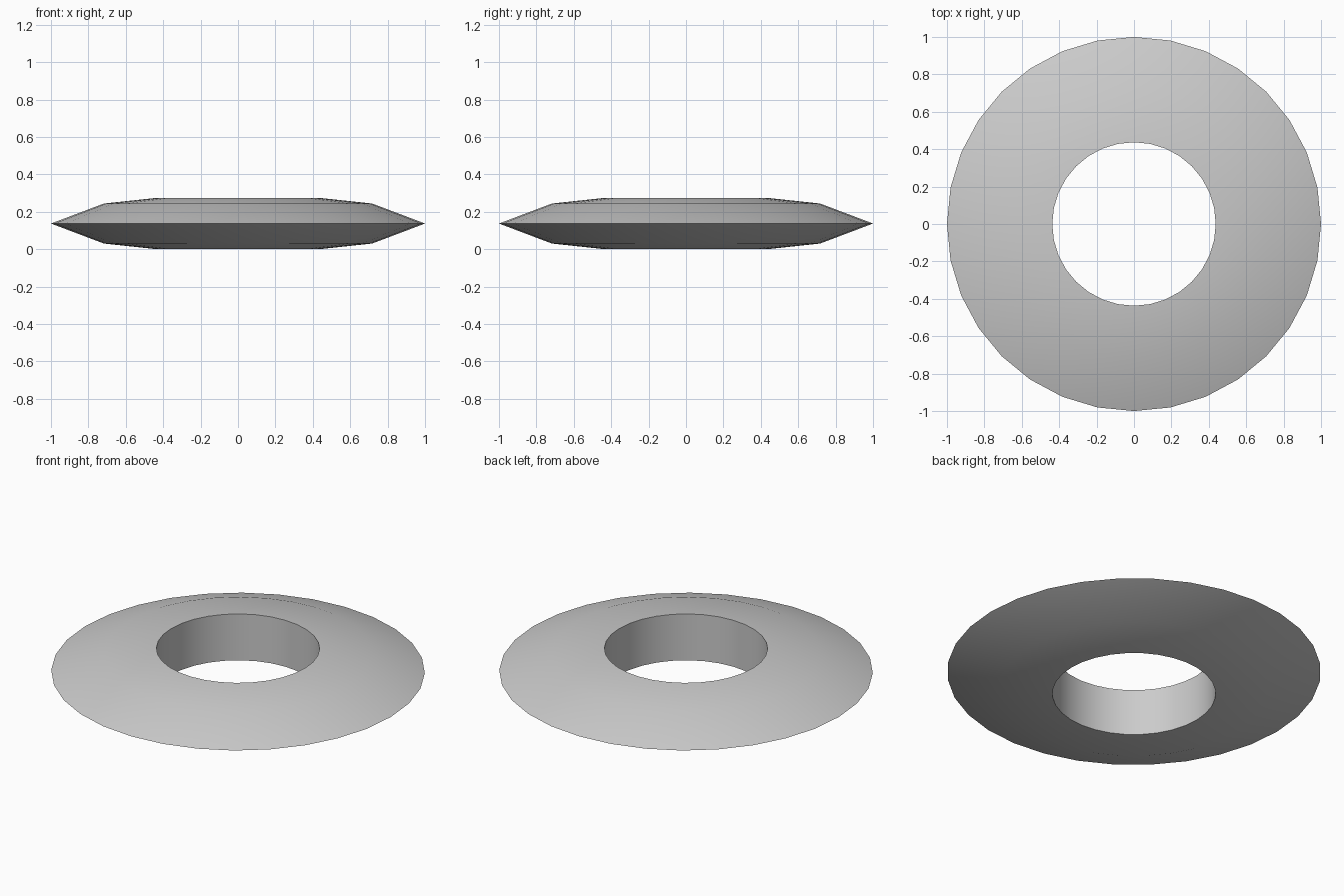
import bpy, bmesh, math

if "Cube" in bpy.data.objects:
    bpy.data.objects.remove(bpy.data.objects["Cube"])

SIDES = 32
# Closed ring cross-section (radius, height)
profile = [(0.437, 0.0), (0.717, 0.03), (1.0, 0.137), (0.717, 0.244), (0.437, 0.274)]

# Flat washer-like ring, revolved around z
bm = bmesh.new()
rings = []
for r, z in profile:
    rings.append([bm.verts.new((r * math.cos(2 * math.pi * i / SIDES),
                                r * math.sin(2 * math.pi * i / SIDES), z))
                  for i in range(SIDES)])
for k, a in enumerate(rings):
    b = rings[(k + 1) % len(rings)]
    for i in range(SIDES):
        j = (i + 1) % SIDES
        bm.faces.new((a[i], a[j], b[j], b[i]))
bmesh.ops.recalc_face_normals(bm, faces=bm.faces)
mesh = bpy.data.meshes.new("ring")
bm.to_mesh(mesh)
bm.free()
ring = bpy.data.objects.new("ring", mesh)
bpy.context.collection.objects.link(ring)

# Smooth outside, crisp edge around the hole
bpy.context.view_layer.objects.active = ring
ring.select_set(True)
bpy.ops.object.shade_smooth_by_angle(angle=math.radians(50))
